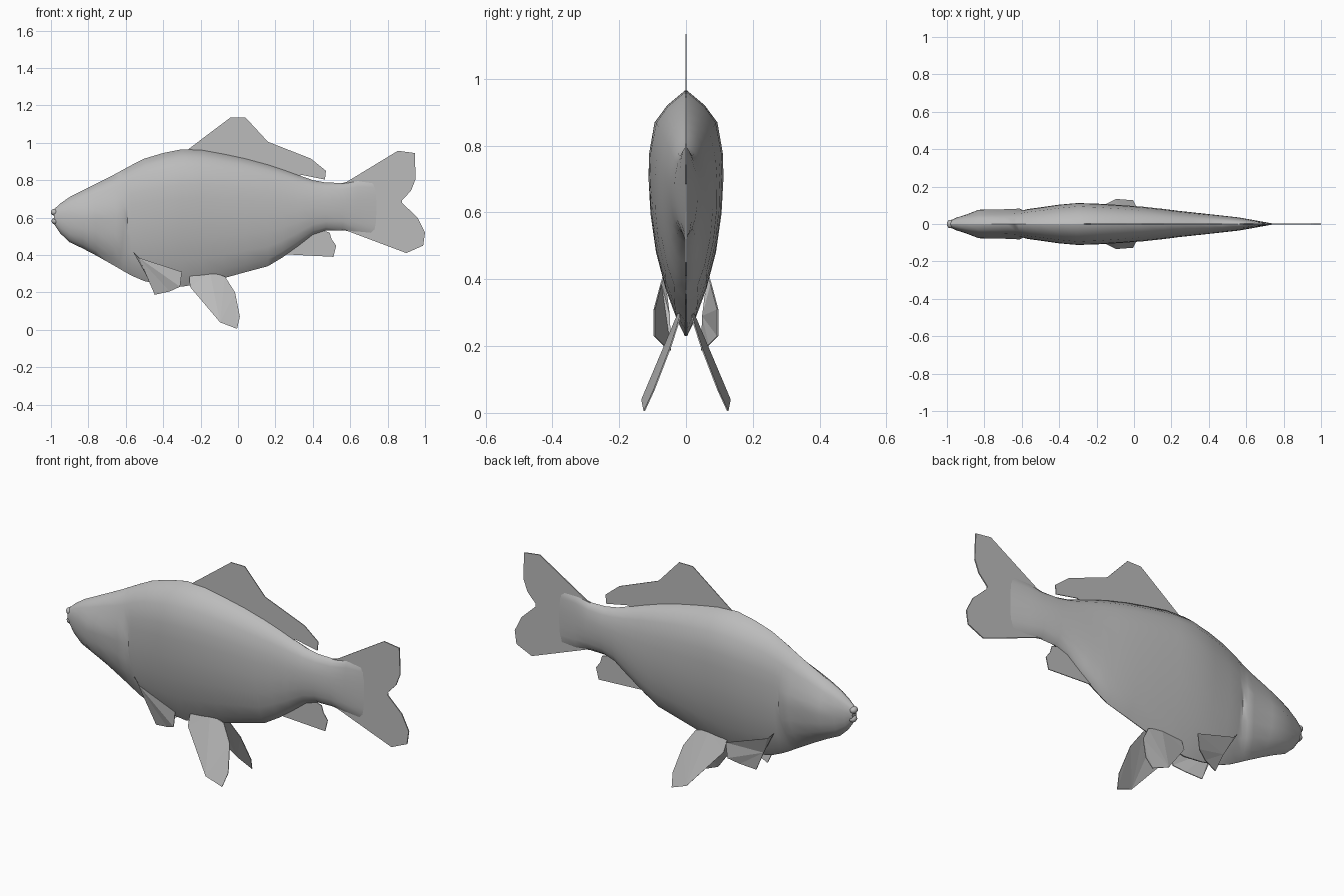
import bpy, bmesh, math

skin = bpy.data.materials.new("grey skin")
skin.diffuse_color = (0.5, 0.5, 0.5, 1)


def finish(name, bm, smooth=None):
    bmesh.ops.recalc_face_normals(bm, faces=bm.faces)
    mesh = bpy.data.meshes.new(name)
    bm.to_mesh(mesh)
    bm.free()
    mesh.materials.append(skin)
    ob = bpy.data.objects.new(name, mesh)
    bpy.context.collection.objects.link(ob)
    if smooth:
        bpy.ops.object.select_all(action='DESELECT')
        ob.select_set(True)
        bpy.context.view_layer.objects.active = ob
        bpy.ops.object.shade_smooth_by_angle(angle=math.radians(smooth))
    return ob


def fin(name, pts, thick=0.004):
    """Thin plate through (x, y, z) points, given thickness along y."""
    bm = bmesh.new()
    sides = [[bm.verts.new((x, y + s * thick / 2, z)) for x, y, z in pts] for s in (-1, 1)]
    n = len(pts)
    for side in sides:
        bmesh.ops.triangulate(bm, faces=[bm.faces.new(side)])
    for i in range(n):
        j = (i + 1) % n
        bm.faces.new((sides[0][i], sides[0][j], sides[1][j], sides[1][i]))
    return finish(name, bm)


# Body stations: x, top, bottom, half width
STATIONS = [
    (-0.985, 0.643, 0.568, 0.018), (-0.95, 0.675, 0.515, 0.034),
    (-0.90, 0.71, 0.468, 0.050), (-0.83, 0.745, 0.435, 0.066),
    (-0.76, 0.78, 0.398, 0.068), (-0.68, 0.82, 0.353, 0.070),
    (-0.64, 0.842, 0.33, 0.073), (-0.62, 0.853, 0.318, 0.074),
    (-0.57, 0.88, 0.29, 0.081), (-0.50, 0.915, 0.26, 0.090),
    (-0.40, 0.945, 0.24, 0.104), (-0.30, 0.965, 0.23, 0.112),
    (-0.19, 0.96, 0.25, 0.109), (-0.08, 0.94, 0.275, 0.103),
    (0.04, 0.915, 0.308, 0.095), (0.16, 0.883, 0.34, 0.082),
    (0.24, 0.857, 0.388, 0.071), (0.32, 0.828, 0.445, 0.062),
    (0.40, 0.80, 0.507, 0.053), (0.47, 0.787, 0.53, 0.045),
    (0.56, 0.785, 0.532, 0.035), (0.64, 0.80, 0.52, 0.021),
    (0.74, 0.80, 0.51, 0.003)]
# Cross-section: height fraction, share of half width
SECTION = [(0, 0.03), (0.07, 0.25), (0.19, 0.54), (0.34, 0.8), (0.5, 0.95), (0.64, 1),
           (0.74, 0.99), (0.87, 0.84), (0.94, 0.5), (1, 0.03)]


def half_ring(x, top, bot, w):
    full = max(0.0, 1 - abs(x + 0.3) / 0.75)          # deep belly shape fades to an oval
    ring = []
    for t, share in SECTION:
        oval = math.sqrt(max(0, 1 - (2 * t - 1) ** 2))
        y = w * (full * share + (1 - full) * oval)
        if -0.88 < x < -0.63 and 0.15 < t < 0.7:      # raised gill cover
            y += 0.011
        back = 0.03 * math.sin(math.pi * t) if -0.7 < x < -0.6 else 0
        ring.append((x + back, y, bot + t * (top - bot)))
    return ring


bm = bmesh.new()
rings = []
for st in STATIONS:
    h = half_ring(*st)
    loop = h + [(x, -y, z) for x, y, z in reversed(h)]
    rings.append([bm.verts.new(p) for p in loop])
for a, b in zip(rings, rings[1:]):
    for i in range(len(a)):
        j = (i + 1) % len(a)
        bm.faces.new((a[i], a[j], b[j], b[i]))
bm.faces.new(rings[0])
bm.faces.new(rings[-1])
finish("body", bm, 40)

# Lips on either side of the small mouth
for name, z, x in (("upper_lip", 0.628, -0.981), ("lower_lip", 0.581, -0.977)):
    bm = bmesh.new()
    bmesh.ops.create_uvsphere(bm, u_segments=12, v_segments=8, radius=1)
    for v in bm.verts:
        v.co = (x + v.co.x * 0.02, v.co.y * 0.023, z + v.co.z * 0.018)
    finish(name, bm, 60)

# Fins on the centre line
fin("dorsal_fin", [(x, 0, z) for x, z in (
    (-0.27, 0.962), (-0.04, 1.135), (0.04, 1.135), (0.16, 1.005), (0.39, 0.915),
    (0.47, 0.85), (0.465, 0.803), (0.34, 0.828), (0.28, 0.81), (-0.2, 0.9))])
fin("tail_fin", [(x, 0, z) for x, z in (
    (0.52, 0.775), (0.58, 0.79), (0.855, 0.957), (0.945, 0.945), (0.95, 0.807),
    (0.925, 0.743), (0.87, 0.685), (0.96, 0.60), (1.0, 0.52), (0.99, 0.45),
    (0.90, 0.41), (0.58, 0.53), (0.52, 0.54))], 0.006)
fin("anal_fin", [(x, 0, z) for x, z in (
    (0.22, 0.405), (0.51, 0.39), (0.525, 0.45), (0.50, 0.485), (0.49, 0.52),
    (0.42, 0.54), (0.3, 0.47))])

# Paired fins
PECTORAL = [(-0.56, 0.066, 0.415), (-0.53, 0.075, 0.385), (-0.30, 0.095, 0.31),
            (-0.31, 0.095, 0.23), (-0.365, 0.07, 0.205), (-0.445, 0.047, 0.187),
            (-0.49, 0.05, 0.29)]
PELVIC = [(-0.26, 0.028, 0.285), (-0.257, 0.05, 0.23), (-0.096, 0.132, 0.04),
          (-0.005, 0.125, 0.005), (0.01, 0.095, 0.07), (-0.016, 0.045, 0.2),
          (-0.07, 0.018, 0.285), (-0.15, 0.018, 0.31)]
for side, s in (("right", -1), ("left", 1)):
    for name, pts in (("pectoral_fin", PECTORAL), ("pelvic_fin", PELVIC)):
        fin(f"{side}_{name}", [(x, s * y, z) for x, y, z in pts])
